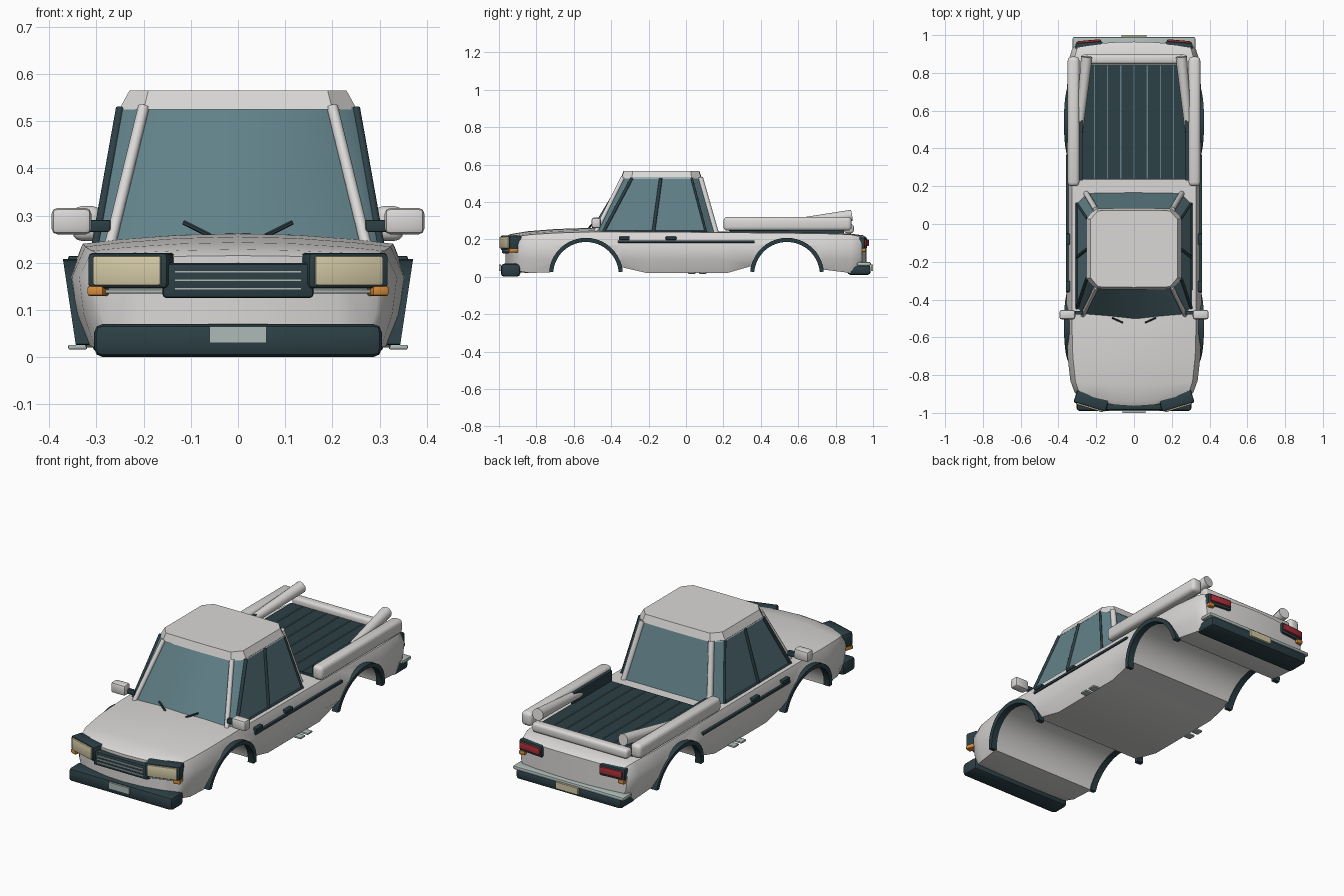
import bpy, bmesh, math
from mathutils import Matrix, Vector

cube = bpy.data.objects.get("Cube")
if cube:
    bpy.data.objects.remove(cube, do_unlink=True)


def material(name, rgb, rough=0.5):
    m = bpy.data.materials.new(name)
    m.use_nodes = True
    m.diffuse_color = (*rgb, 1)
    bsdf = next(n for n in m.node_tree.nodes if n.type == 'BSDF_PRINCIPLED')
    bsdf.inputs["Base Color"].default_value = (*rgb, 1)
    bsdf.inputs["Roughness"].default_value = rough
    return m


WHITE = material("white paint", (0.70, 0.69, 0.68))
GLASS = material("teal glass", (0.12, 0.22, 0.25))
DARK = material("dark trim", (0.025, 0.05, 0.06))
CREAM = material("cream lens", (0.66, 0.59, 0.38))
CHROME = material("pale metal", (0.42, 0.50, 0.48))
RED = material("red lens", (0.40, 0.03, 0.04))
ORANGE = material("orange lens", (0.68, 0.26, 0.04))


def smooth(me, angle=35):
    for p in me.polygons:
        p.use_smooth = True
    me.set_sharp_from_angle(angle=math.radians(angle))


def finish(name, bm, mat, mirror=False, bevel=0, segments=2):
    bmesh.ops.recalc_face_normals(bm, faces=bm.faces)
    if bevel:
        bmesh.ops.bevel(bm, geom=bm.edges[:], offset=bevel, segments=segments,
                        profile=0.5, affect='EDGES', clamp_overlap=True)
    me = bpy.data.meshes.new(name)
    bm.to_mesh(me)
    bm.free()
    me.materials.append(mat)
    smooth(me)
    ob = bpy.data.objects.new(name, me)
    bpy.context.scene.collection.objects.link(ob)
    if mirror:
        mod = ob.modifiers.new("Mirror", 'MIRROR')
        mod.use_mirror_merge = False
    return ob


def box(name, centre, size, mat, mirror=False, bevel=0, turn=0, segments=2):
    bm = bmesh.new()
    mtx = (Matrix.Translation(centre) @ Matrix.Rotation(math.radians(turn), 4, 'Z')
           @ Matrix.Diagonal((*size, 1)))
    bmesh.ops.create_cube(bm, size=1, matrix=mtx)
    return finish(name, bm, mat, mirror, bevel, segments)


def tube(name, a, b, radius, mat, mirror=True, sides=12, end_radius=None):
    a, b = Vector(a), Vector(b)
    bm = bmesh.new()
    turn = (b - a).to_track_quat('Z', 'Y').to_matrix().to_4x4()
    bmesh.ops.create_cone(bm, cap_ends=True, segments=sides, radius1=radius,
                          radius2=end_radius or radius, depth=(b - a).length,
                          matrix=Matrix.Translation((a + b) / 2) @ turn)
    return finish(name, bm, mat, mirror)


def frustum(name, low, high, z0, z1, mat, bevel=0):
    """Solid between two matching plan outlines given for the +x half."""
    bm = bmesh.new()
    rings = []
    for half, z in ((low, z0), (high, z1)):
        full = half + [(-x, y) for x, y in reversed(half) if x > 0]
        rings.append([bm.verts.new((x, y, z)) for x, y in full])
    n = len(rings[0])
    for i in range(n):
        j = (i + 1) % n
        bm.faces.new((rings[0][i], rings[0][j], rings[1][j], rings[1][i]))
    bm.faces.new(rings[0])
    bm.faces.new(rings[1])
    return finish(name, bm, mat, False, bevel)


# Body shell: y, half width, crown z, shoulder z, floor z, bow of the section
STATIONS = [
    (-0.965, 0.30, 0.215, 0.205, 0.04, 0.06), (-0.94, 0.315, 0.228, 0.214, 0.03, 0.05),
    (-0.85, 0.337, 0.243, 0.222, 0.02, 0.02), (-0.70, 0.352, 0.255, 0.230, 0.025, 0),
    (-0.50, 0.358, 0.262, 0.236, 0.05, 0), (-0.34, 0.358, 0.25, 0.238, 0.05, 0),
    (-0.21, 0.358, 0.245, 0.238, 0.02, 0), (0.22, 0.358, 0.242, 0.236, 0.02, 0),
    (0.36, 0.358, 0.24, 0.234, 0.06, 0), (0.72, 0.355, 0.237, 0.230, 0.04, 0),
    (0.88, 0.342, 0.23, 0.225, 0.02, 0), (0.945, 0.328, 0.222, 0.215, 0.04, -0.02),
    (0.965, 0.315, 0.21, 0.20, 0.06, -0.025)]


def section(y, w, crown, shoulder, floor, bow):
    half = [(f, crown + (shoulder - crown) * f * f) for f in (0, 0.35, 0.7, 0.92)]
    half += [(1, 0.17), (0.97, 0.09)] + [(f, floor) for f in (0.9, 0.7, 0.35, 0)]
    full = half + [(-f, z) for f, z in half[-2:0:-1]]
    return [(f * w, y + bow * f * f, z) for f, z in full]


bm = bmesh.new()
rings = [[bm.verts.new(p) for p in section(*s)] for s in STATIONS]
n = len(rings[0])
for r, s in zip(rings, rings[1:]):
    for i in range(n):
        j = (i + 1) % n
        bm.faces.new((r[i], r[j], s[j], s[i]))
for r in (rings[0], rings[-1]):
    for patch in ((0, 1, 8, 9), (1, 2, 7, 8), (2, 3, 6, 7), (3, 4, 5, 6)):
        bm.faces.new([r[i] for i in patch])
        bm.faces.new([r[-i % n] for i in patch])
body = finish("body_shell", bm, WHITE)

# Wheel arches cut straight across the body
ARCHES = (("front", -0.535), ("rear", 0.54))
cutters = []
for label, y in ARCHES:
    c = tube(label + "_arch_cutter", (-0.5, y, 0.01), (0.5, y, 0.01), 0.18, WHITE, False, 48)
    c.hide_render = True
    mod = body.modifiers.new("Arch", 'BOOLEAN')
    mod.operation, mod.solver, mod.object = 'DIFFERENCE', 'EXACT', c
    cutters.append(c)
bpy.context.view_layer.update()
cut = bpy.data.meshes.new_from_object(body.evaluated_get(bpy.context.evaluated_depsgraph_get()))
body.modifiers.clear()
body.data = cut
smooth(cut)
for c in cutters:
    bpy.data.objects.remove(c, do_unlink=True)

# Arch flares, leaning in toward the sills
for label, y in ARCHES:
    bm = bmesh.new()
    loops = []
    for k in range(21):
        a = math.radians(5 + 170 * k / 20)
        loop = []
        for r, inset in ((0.176, 0), (0.198, 0), (0.198, 0.035), (0.176, 0.035)):
            z = 0.01 + r * math.sin(a)
            loop.append(bm.verts.new((0.34 + 0.15 * z - inset, y + r * math.cos(a), z)))
        loops.append(loop)
    for p, q in zip(loops, loops[1:]):
        for i in range(4):
            bm.faces.new((p[i], p[i - 1], q[i - 1], q[i]))
    bm.faces.new(loops[0])
    bm.faces.new(loops[-1])
    finish(label + "_arch_flare", bm, DARK, True)

# Cabin glass and roof
frustum("cabin_glass",
        [(0, -0.52), (0.27, -0.485), (0.302, -0.45), (0.302, 0.11), (0.25, 0.165), (0, 0.17)],
        [(0, -0.34), (0.20, -0.335), (0.25, -0.29), (0.25, 0.03), (0.20, 0.078), (0, 0.08)],
        0.23, 0.53, GLASS)
frustum("roof",
        [(0, -0.348), (0.20, -0.345), (0.252, -0.29), (0.252, 0.03), (0.20, 0.082), (0, 0.085)],
        [(0, -0.335), (0.19, -0.332), (0.23, -0.285), (0.23, 0.025), (0.19, 0.07), (0, 0.072)],
        0.525, 0.565, WHITE)
tube("front_pillar", (0.272, -0.485, 0.235), (0.20, -0.337, 0.53), 0.012, WHITE)
tube("rear_pillar", (0.252, 0.16, 0.235), (0.202, 0.076, 0.53), 0.015, WHITE)
tube("front_window_trim", (0.302, -0.445, 0.235), (0.25, -0.29, 0.527), 0.009, DARK)
tube("door_pillar", (0.302, -0.175, 0.235), (0.25, -0.135, 0.527), 0.009, DARK)
tube("rear_window_trim", (0.302, 0.108, 0.235), (0.25, 0.03, 0.527), 0.006, DARK)
tube("window_sill_trim", (0.302, -0.445, 0.239), (0.302, 0.11, 0.239), 0.007, DARK)
tube("wiper", (0.06, -0.522, 0.258), (0.115, -0.497, 0.285), 0.005, DARK, sides=6)

# Mirrors, door trim and sill tabs
box("mirror", (0.353, -0.48, 0.288), (0.084, 0.05, 0.056), WHITE, True, 0.012)
box("mirror_stem", (0.30, -0.47, 0.278), (0.06, 0.02, 0.026), DARK, True, 0.004)
box("belt_trim", (0.349, 0.002, 0.188), (0.022, 0.73, 0.014), DARK, True, 0.003)
for label, y in (("front", -0.33), ("rear", -0.08)):
    box(label + "_door_handle", (0.347, y, 0.206), (0.026, 0.058, 0.017), DARK, True, 0.004)
for label, y in (("front", 0.03), ("rear", 0.09)):
    box(label + "_sill_tab", (0.34, y, 0.021), (0.04, 0.04, 0.01), CHROME, True, 0.003)

# Nose
box("front_bumper", (0, -0.938, 0.035), (0.61, 0.104, 0.07), DARK, bevel=0.018)
box("front_plate", (0, -0.995, 0.047), (0.12, 0.01, 0.035), CHROME)
box("grille", (0, -0.965, 0.162), (0.32, 0.04, 0.074), DARK, bevel=0.008)
for k in range(3):
    box("grille_bar_%d" % (k + 1), (0, -0.986, 0.145 + 0.018 * k), (0.27, 0.008, 0.005), CHROME)
box("headlight_housing", (0.225, -0.935, 0.183), (0.178, 0.07, 0.076), DARK, True, 0.01, 17)
box("headlight_lens", (0.234, -0.967, 0.183), (0.15, 0.018, 0.062), CREAM, True, 0.004, 17)
box("nose_strip", (0.22, -0.94, 0.139), (0.14, 0.03, 0.008), CHROME, True, 0.002, 17)
box("front_indicator", (0.296, -0.925, 0.14), (0.036, 0.05, 0.021), ORANGE, True, 0.005, 17)

# Tail
box("rear_bumper", (0, 0.925, 0.038), (0.62, 0.125, 0.056), DARK, bevel=0.016)
box("rear_bumper_cap", (0, 0.952, 0.068), (0.65, 0.075, 0.02), CHROME, bevel=0.008)
box("rear_plate", (0, 0.994, 0.047), (0.13, 0.012, 0.035), CREAM)
box("tail_light_housing", (0.237, 0.938, 0.18), (0.145, 0.05, 0.062), DARK, True, 0.01, -5)
box("tail_light_lens", (0.237, 0.96, 0.182), (0.125, 0.026, 0.036), RED, True, 0.005, -5)
box("rear_indicator", (0.29, 0.945, 0.143), (0.035, 0.035, 0.02), ORANGE, True, 0.005)

# Load bed, ribs and rails
box("bed_floor", (0, 0.54, 0.241), (0.56, 0.61, 0.02), DARK)
for k in range(7):
    box("bed_rib_%d" % (k + 1), ((k - 3) * 0.07, 0.54, 0.252), (0.006, 0.60, 0.006), GLASS)
box("bed_side_lining", (0.281, 0.39, 0.275), (0.016, 0.32, 0.06), DARK, True)
box("bed_side_rail", (0.32, 0.543, 0.283), (0.062, 0.685, 0.074), WHITE, True, 0.02, segments=3)
box("bed_rear_rail", (0, 0.872, 0.257), (0.56, 0.05, 0.05), WHITE, bevel=0.015, segments=3)
tube("bed_corner_bar", (0.292, 0.48, 0.275), (0.25, 0.885, 0.328), 0.02, WHITE,
     end_radius=0.03, sides=16)
